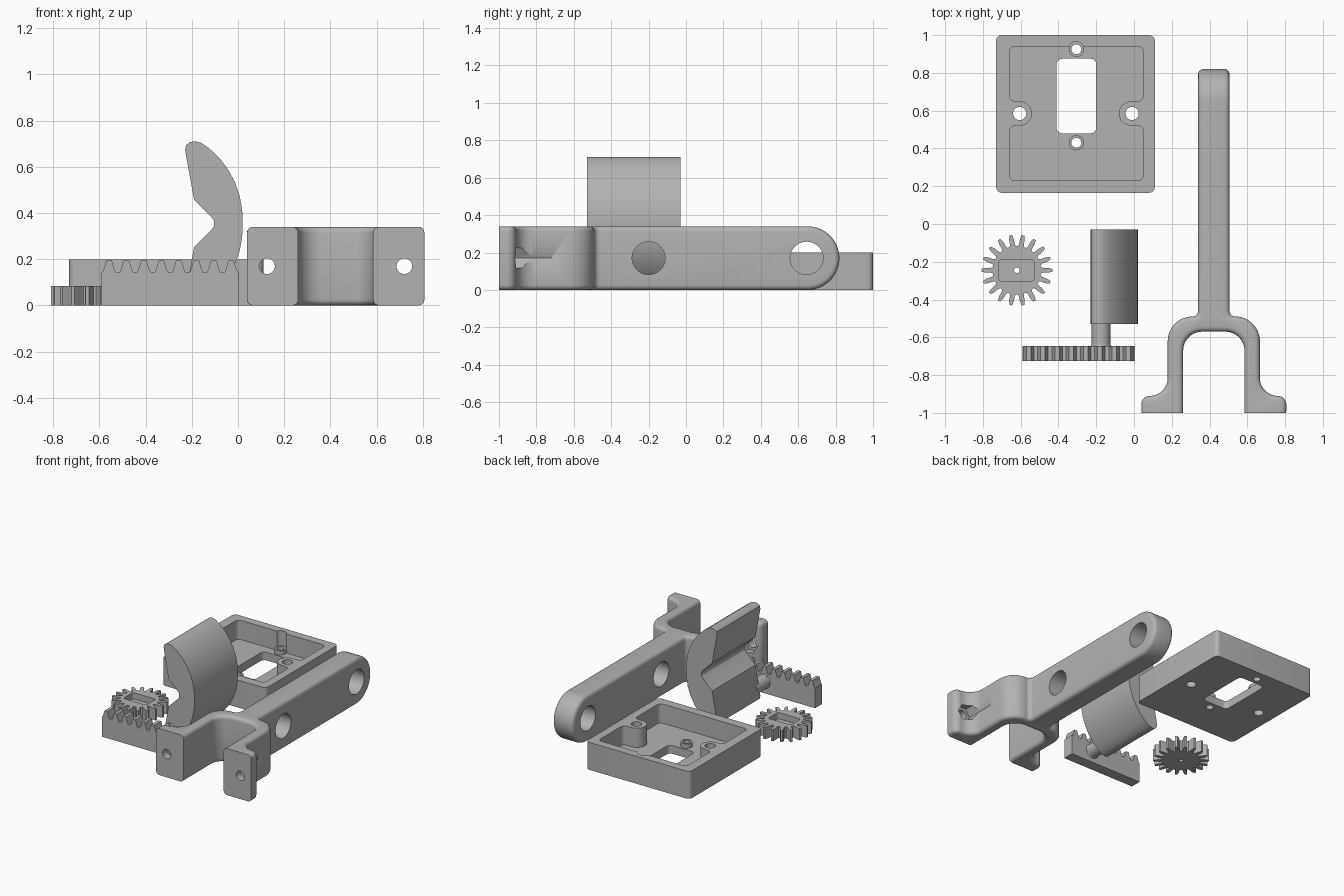
import bpy, bmesh, math
from mathutils import Matrix, Vector

if "Cube" in bpy.data.objects:
    bpy.data.objects.remove(bpy.data.objects["Cube"])

grey = bpy.data.materials.new("plain grey")
grey.diffuse_color = (0.45, 0.45, 0.45, 1)
grey.use_nodes = True
grey.node_tree.nodes["Principled BSDF"].inputs["Base Color"].default_value = grey.diffuse_color

# Axis frames: (u, v, depth) -> world
FRAMES = {
    "z": lambda u, v, d: (u, v, d),
    "y": lambda u, v, d: (u, d, v),
    "x": lambda u, v, d: (d, u, v),
}


def arc(cx, cy, r, a0, a1, n=10):
    return [(cx + r * math.cos(math.radians(a0 + (a1 - a0) * i / n)),
             cy + r * math.sin(math.radians(a0 + (a1 - a0) * i / n))) for i in range(n + 1)]


def rounded_rect(x0, x1, y0, y1, r):
    return (arc(x1 - r, y1 - r, r, 0, 90, 6) + arc(x0 + r, y1 - r, r, 90, 180, 6)
            + arc(x0 + r, y0 + r, r, 180, 270, 6) + arc(x1 - r, y0 + r, r, 270, 360, 6))


def circle(cx, cy, r, n=32):
    return arc(cx, cy, r, 0, 360, n)[:-1]


def prism(name, pts, d0, d1, axis="z"):
    """Extrude a closed profile along an axis."""
    bm = bmesh.new()
    f = FRAMES[axis]
    face = bm.faces.new([bm.verts.new(f(u, v, d0)) for u, v in pts])
    ext = bmesh.ops.extrude_face_region(bm, geom=[face])
    shift = Vector(f(0, 0, d1 - d0))
    bmesh.ops.translate(bm, vec=shift, verts=[g for g in ext["geom"] if isinstance(g, bmesh.types.BMVert)])
    bmesh.ops.remove_doubles(bm, verts=bm.verts, dist=1e-5)
    bmesh.ops.recalc_face_normals(bm, faces=bm.faces)
    me = bpy.data.meshes.new(name)
    bm.to_mesh(me)
    bm.free()
    me.materials.append(grey)
    ob = bpy.data.objects.new(name, me)
    bpy.context.collection.objects.link(ob)
    return ob


def apply(ob):
    bpy.context.view_layer.update()
    me = bpy.data.meshes.new_from_object(ob.evaluated_get(bpy.context.evaluated_depsgraph_get()))
    ob.modifiers.clear()
    ob.data = me


def combine(ob, op, *others):
    for o in others:
        m = ob.modifiers.new("bool", "BOOLEAN")
        m.operation, m.solver, m.object = op, "EXACT", o
        apply(ob)
        bpy.data.objects.remove(o)


def hole(u, v, r, d0, d1, axis="z", n=32):
    return prism("cutter", circle(u, v, r, n), d0, d1, axis)


def finish(ob):
    bpy.ops.object.select_all(action="DESELECT")
    ob.select_set(True)
    bpy.context.view_layer.objects.active = ob
    bpy.ops.object.shade_smooth_by_angle(angle=math.radians(30))


# Servo tray: outer box, cavity with two side bosses, opening and screw holes
tray = prism("tray", rounded_rect(-0.73, 0.11, 0.165, 1.0, 0.03), 0, 0.2)
F = 0.06
b, fr = 0.065, 0.03
left = arc(-0.605, 0.585, b, 90, -90, 14)
right = arc(-0.015, 0.585, b, 270, 90, 14)
cavity = (arc(0.02, 0.91, 0.03, 0, 90, 5) + arc(-0.63, 0.91, 0.03, 90, 180, 5)
          + arc(-0.66 + fr, 0.65 + fr, fr, 180, 270, 5) + left
          + arc(-0.66 + fr, 0.52 - fr, fr, 90, 180, 5)
          + arc(-0.63, 0.26, 0.03, 180, 270, 5) + arc(0.02, 0.26, 0.03, 270, 360, 5)
          + arc(0.05 - fr, 0.52 - fr, fr, 0, 90, 5) + right
          + arc(0.05 - fr, 0.65 + fr, fr, 270, 360, 5))
combine(tray, "DIFFERENCE", prism("cutter", cavity, F, 0.3))
for y in (0.43, 0.925):
    combine(tray, "DIFFERENCE", hole(-0.305, y, 0.041, 0.09, 0.3))
    combine(tray, "UNION", hole(-0.305, y, 0.04, 0.02, 0.091))
    combine(tray, "DIFFERENCE", hole(-0.305, y, 0.026, -0.1, 0.3))
for x in (-0.605, -0.01):
    combine(tray, "DIFFERENCE", hole(x, 0.585, 0.035, -0.1, 0.3))
combine(tray, "DIFFERENCE", prism("cutter", rounded_rect(-0.41, -0.2, 0.48, 0.875, 0.03), -0.1, 0.3))
finish(tray)

# Forked arm: half outline mirrored about the beam centre
CX = 0.4225
half = ([(0.083, 0.95)] + arc(0.113, -0.46, 0.03, 180, 270, 6) + arc(0.114, -0.62, 0.13, 90, 0, 14)
        + arc(0.339, -0.815, 0.095, 180, 270, 12) + arc(0.339, -0.955, 0.045, 90, 0, 8)
        + [(0.382, -1.1), (0.162, -1.1)] + arc(0.062, -0.67, 0.10, 0, 90, 12))
outline = [(CX + d, y) for d, y in half] + [(CX - d, y) for d, y in reversed(half)]
arm = prism("forked_arm", outline, 0, 0.34)
side = [(-1.3, -0.1), (0.0, -0.1), (0.0, 0.0)] + arc(0.65, 0.17, 0.17, -90, 90, 36) + [
    (0.0, 0.34), (0.0, 0.44), (-1.3, 0.44)]
combine(arm, "INTERSECT", prism("cutter", side, -0.3, 1.2, "x"))
bev = arm.modifiers.new("round", "BEVEL")
bev.width, bev.segments, bev.limit_method = 0.026, 4, "ANGLE"
bev.angle_limit = math.radians(35)
bev.use_clamp_overlap = False
apply(arm)
combine(arm, "DIFFERENCE",
        prism("cutter", [(-0.3, -1.4), (1.2, -1.4), (1.2, -1.0), (-0.3, -1.0)], -0.2, 0.6),
        hole(0.645, 0.17, 0.088, 0.1, 0.8, "x", 48),
        hole(-0.2, 0.17, 0.088, 0.1, 0.8, "x", 48))
# Screw holes and hexagonal nut pockets in the feet
for s in (-1, 1):
    x = CX + s * 0.297
    combine(arm, "DIFFERENCE", hole(x, 0.17, 0.034, -1.1, -0.75, "y"),
            hole(x, 0.17, 0.062, -0.945, -0.72, "y", 6))
finish(arm)

# Curved claw: profile symmetric about its mid height
MID = 0.355
upper = [(0.02, 0), (0.018, 0.06), (0.007, 0.12), (-0.014, 0.18), (-0.044, 0.235), (-0.082, 0.285),
         (-0.125, 0.325), (-0.16, 0.349), (-0.185, 0.355), (-0.208, 0.352), (-0.225, 0.338),
         (-0.229, 0.318), (-0.19, 0.102), (-0.113, 0.026), (-0.104, 0.012)]
claw = prism("claw", [(x, MID + z) for x, z in upper]
             + [(x, MID - z) for x, z in reversed(upper[1:])], -0.53, -0.03, "y")
finish(claw)

# Stem joining claw and rack, flared at the rack
stem = prism("stem", circle(-0.175, 0.085, 0.05), -0.67, -0.5, "y")
finish(stem)
flare = prism("stem_flare", circle(-0.175, 0.085, 0.06), -0.66, -0.638, "y")
for v in flare.data.vertices:
    if v.co.y > -0.65:
        v.co.x = -0.175 + (v.co.x + 0.175) * 0.84
        v.co.z = 0.085 + (v.co.z - 0.085) * 0.84
finish(flare)

# Toothed rack
top = [(-0.59, 0.145)]
for i in range(8):
    c = -0.558 + 0.0755 * i
    top += [(c + dx, z) for dx, z in ((-0.028, 0.145), (-0.022, 0.16), (-0.012, 0.195),
                                      (0.012, 0.195), (0.022, 0.16), (0.028, 0.145))]
rack = prism("rack", [(-0.59, 0)] + top + [(0.005, 0.145), (0.005, 0)], -0.725, -0.645, "y")
finish(rack)

# Pinion gear with rectangular pocket
GX, GY, N = -0.62, -0.245, 18
teeth = []
for i in range(N):
    for r, da in ((0.128, -7.5), (0.14, -5.2), (0.165, -4.4), (0.188, -2.2),
                  (0.188, 2.2), (0.165, 4.4), (0.14, 5.2), (0.128, 7.5)):
        a = math.radians(i * 360 / N + da)
        teeth.append((GX + r * math.cos(a), GY + r * math.sin(a)))
gear = prism("gear", teeth, 0, 0.085)
combine(gear, "DIFFERENCE", prism("cutter", rounded_rect(-0.714, -0.53, -0.302, -0.19, 0.012), 0.04, 0.2),
        hole(GX, GY, 0.015, -0.1, 0.2, "z", 16))
finish(gear)
